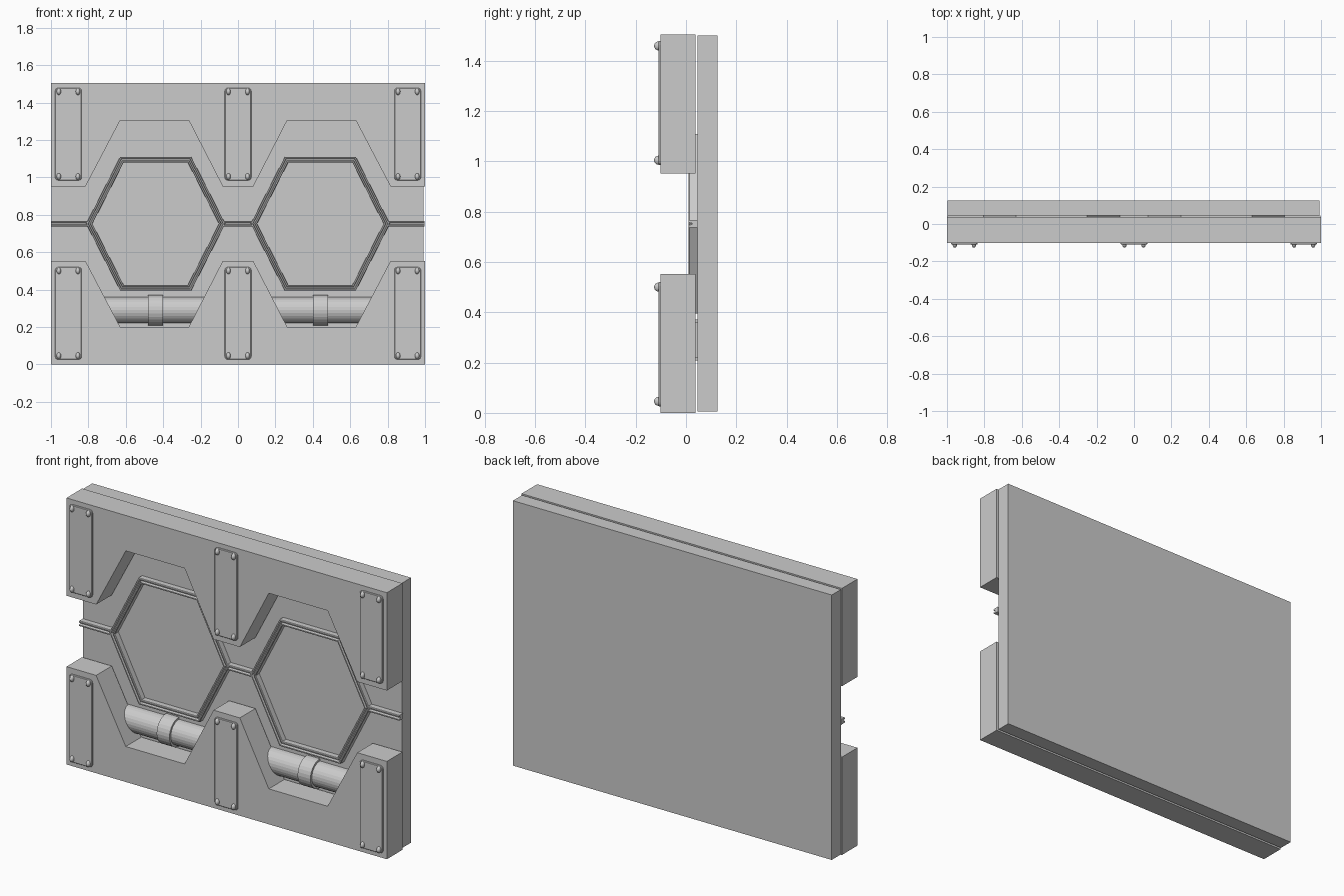
import bpy, bmesh
from math import sin, cos, pi
from mathutils import Vector

if "Cube" in bpy.data.objects:
    bpy.data.objects.remove(bpy.data.objects["Cube"])

MID = 0.752          # height of the horizontal symmetry line
CX = 0.44            # hexagon centre distance from x = 0
PANEL_Y = 0.045


def finish(bm, name):
    bmesh.ops.recalc_face_normals(bm, faces=bm.faces)
    me = bpy.data.meshes.new(name)
    bm.to_mesh(me)
    bm.free()
    ob = bpy.data.objects.new(name, me)
    bpy.context.collection.objects.link(ob)
    return ob


def extrude(name, pts, vec):
    """Closed 3D outline pushed along vec."""
    bm = bmesh.new()
    face = bm.faces.new([bm.verts.new(p) for p in pts])
    new = bmesh.ops.extrude_face_region(bm, geom=[face], use_keep_orig=True)
    bmesh.ops.translate(bm, vec=Vector(vec),
                        verts=[g for g in new["geom"] if isinstance(g, bmesh.types.BMVert)])
    return finish(bm, name)


def box(name, x0, x1, y0, y1, z0, z1):
    return extrude(name, [(x0, y0, z0), (x1, y0, z0), (x1, y0, z1), (x0, y0, z1)], (0, y1 - y0, 0))


# Back slab
box("back_panel", -0.998, 0.992, PANEL_Y, 0.126, 0.005, 1.5)

# Thick toothed frames, lower and mirrored upper
right = [(1, 0), (1, 0.552), (0.815, 0.552), (0.63, 0.2), (0.263, 0.2), (0.082, 0.552)]
outline = right + [(-x, z) for x, z in reversed(right)]
for side, flip in (("lower", False), ("upper", True)):
    pts = [(x, -0.101, 2 * MID - z if flip else z) for x, z in outline]
    extrude(side + "_frame", pts, (0, 0.139, 0))

# Raised double-ridge trim: (distance across, y)
W = 0.03
trim = [(0, 0.046), (0, 0.014), (0.003, 0.01), (0.009, 0.01), (0.012, 0.024),
        (0.018, 0.024), (0.021, 0.01), (0.027, 0.01), (W, 0.014), (W, 0.046)]


def hexagon(cx, inset, y):
    tip, top, h = 0.372 - 1.12 * inset, 0.19 - 0.61 * inset, 0.357 - inset
    return [(cx + x, y, MID + z) for x, z in
            ((tip, 0), (top, h), (-top, h), (-tip, 0), (-top, -h), (top, -h))]


for s in (-1, 1):
    bm = bmesh.new()
    rings = [[bm.verts.new(p) for p in hexagon(s * CX, d, y)] for d, y in trim]
    for a, b in zip(rings, rings[1:]):
        for i in range(6):
            j = (i + 1) % 6
            bm.faces.new((a[i], a[j], b[j], b[i]))
    finish(bm, "hexagon_trim")

for x0, x1 in ((-1, -0.8), (-0.08, 0.08), (0.8, 0.998)):
    extrude("trim_bar", [(x0, y, MID - W / 2 + d) for d, y in trim], (x1 - x0, 0, 0))


# Half-round pipes with clamps
def half_pipe(name, x0, x1, r, seg=14):
    arc = [(x0, 0.042 - r * sin(pi * i / seg), 0.29 + r * cos(pi * i / seg)) for i in range(seg + 1)]
    base = [(x0, 0.047, 0.29 - r), (x0, 0.047, 0.29 + r)]
    extrude(name, arc + base, (x1 - x0, 0, 0))


for s in (-1, 1):
    half_pipe("pipe", s * CX - 0.31, s * CX + 0.31, 0.07)
    half_pipe("pipe_clamp", s * CX - 0.04, s * CX + 0.04, 0.082)


# Rounded cover plates with rivets
def plate(cx, cz):
    hw, hh, r = 0.071, 0.247, 0.016

    def loop(inset, y):
        pts = []
        for k, (sx, sz) in enumerate(((1, 1), (-1, 1), (-1, -1), (1, -1))):
            for i in range(4):
                a = pi / 2 * (k + i / 3)
                pts.append((cx + sx * (hw - r) + (r - inset) * cos(a), y,
                            cz + sz * (hh - r) + (r - inset) * sin(a)))
        return pts

    bm = bmesh.new()
    rings = [[bm.verts.new(p) for p in loop(d, y)]
             for d, y in ((0, -0.1), (0, -0.107), (0.003, -0.11))]
    for a, b in zip(rings, rings[1:]):
        for i in range(len(a)):
            j = (i + 1) % len(a)
            bm.faces.new((a[i], a[j], b[j], b[i]))
    bm.faces.new(rings[-1])
    bm.faces.new(rings[0])
    finish(bm, "cover_plate")

    for sx in (-1, 1):
        for sz in (-1, 1):
            bm = bmesh.new()
            bmesh.ops.create_uvsphere(bm, u_segments=12, v_segments=8, radius=1)
            bmesh.ops.scale(bm, verts=bm.verts, vec=(0.012, 0.018, 0.018))
            bmesh.ops.translate(bm, verts=bm.verts,
                                vec=(cx + sx * 0.051, -0.109, cz + sz * 0.227))
            ob = finish(bm, "rivet")
            ob.data.shade_smooth()


for cx in (-0.907, 0, 0.907):
    for cz in (0.273, 2 * MID - 0.273):
        plate(cx, cz)
